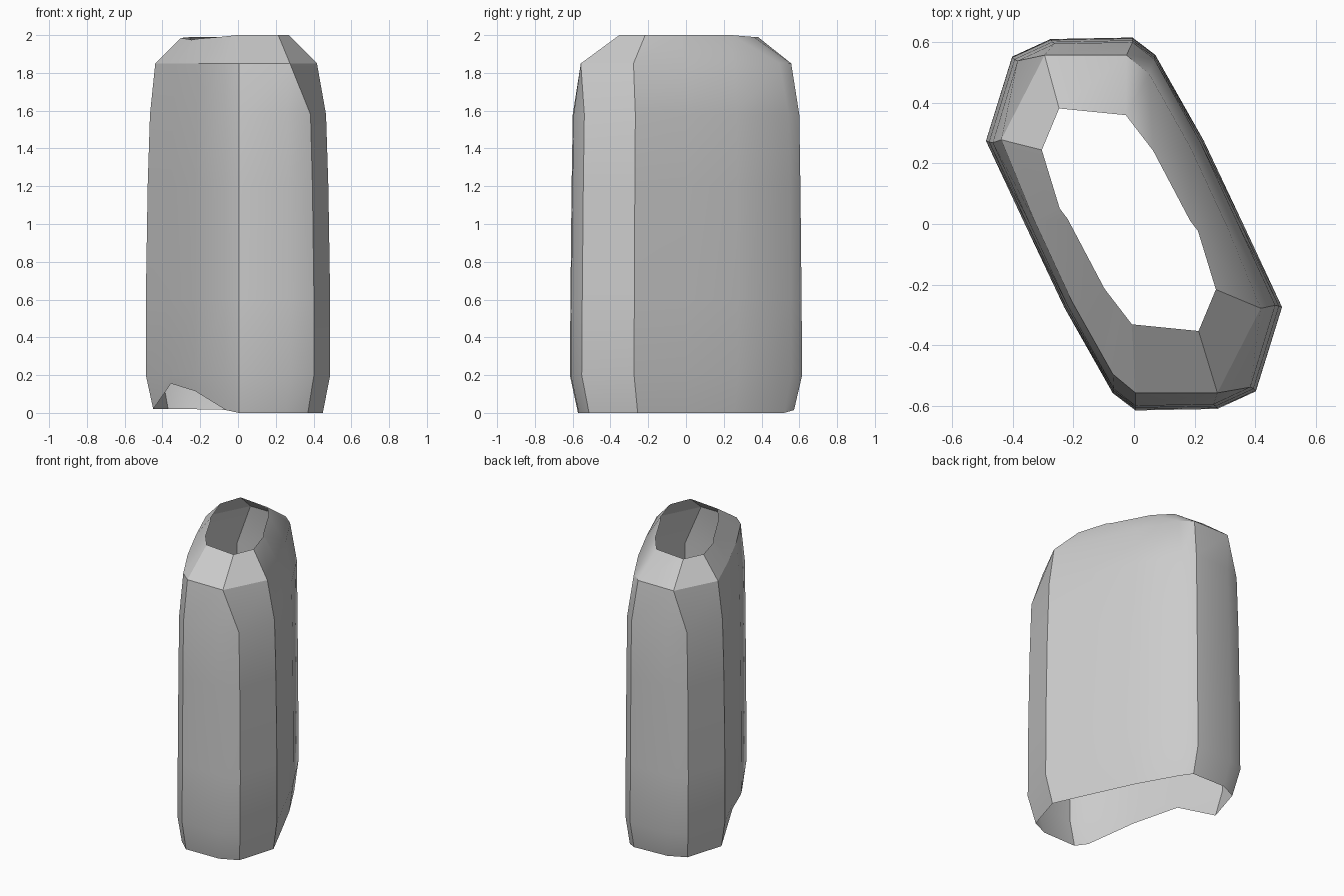
import bpy
import bmesh
import math

cube = bpy.data.objects.get("Cube")
if cube:
    bpy.data.objects.remove(cube, do_unlink=True)

# Half cross-sections, from the front corner round to the back of the +x side
WAIST = [(0.005, -0.615), (0.275, -0.61), (0.402, -0.552), (0.488, -0.275),
         (0.36, 0.0), (0.23, 0.275), (0.07, 0.558)]
SHOULDER = [(0.015, -0.557), (0.285, -0.557), (0.285, -0.557), (0.428, -0.278),
            (0.318, -0.01), (0.195, 0.255), (0.06, 0.495)]
RIM = [(0.01, -0.345), (0.23, -0.367), (0.23, -0.367), (0.287, -0.23),
       (0.228, -0.037), (0.202, -0.003), (0.08, 0.228)]

# Heights of the -x half where the hem is notched and the rim dips
HEM_HEIGHTS = [0.015, 0.02, 0.02, 0.02, 0.155, 0.115, 0.015]
RIM_HEIGHTS = [1.99, 1.99, 1.99, 1.985, 1.975, 1.98, 1.99]


def ring(half, z, other_z=None, sx=1.0, sy=1.0, dx=0.0, dy=0.0):
    """Full ring: a half section followed by its half-turn copy."""
    size = len(half)
    heights = [z] * size + (other_z or [z] * size)
    points = [(x * sx, y * sy) for x, y in half]
    points += [(-x, -y) for x, y in points]
    return [(x + dx, y + dy, h) for (x, y), h in zip(points, heights)]


# Hem, straight body, shoulder and rim
rings = [ring(WAIST, 0.0, HEM_HEIGHTS, 0.92, 0.93)]
# Keep the notch edge on the body wall
for k, h in enumerate(HEM_HEIGHTS):
    if h > 0.1:
        x, y = WAIST[k]
        rings[0][len(WAIST) + k] = (-x * 0.985, -y, h)
for z, sx, sy in [(0.2, 1, 1), (0.6, 1, 0.995), (1.2, 0.98, 0.985), (1.58, 0.955, 0.975)]:
    rings.append(ring(WAIST, z, sx=sx, sy=sy))
rings.append(ring(SHOULDER, 1.85, dx=-0.01))
rings.append(ring(RIM, 2.0, RIM_HEIGHTS, dx=-0.017, dy=0.014))

# Skin the rings into one open shell
bm = bmesh.new()
rows = [[bm.verts.new(p) for p in r] for r in rings]
for low, high in zip(rows, rows[1:]):
    count = len(low)
    for i in range(count):
        j = (i + 1) % count
        bm.faces.new((low[i], low[j], high[j], high[i]))
bmesh.ops.remove_doubles(bm, verts=bm.verts[:], dist=0.001)
bmesh.ops.recalc_face_normals(bm, faces=bm.faces[:])
mesh = bpy.data.meshes.new("body_shell")
bm.to_mesh(mesh)
bm.free()

shell = bpy.data.objects.new("body_shell", mesh)
bpy.context.collection.objects.link(shell)

# Plain grey material
grey = bpy.data.materials.new("light_grey")
grey.use_nodes = True
grey.diffuse_color = (0.6, 0.6, 0.6, 1)
grey.node_tree.nodes["Principled BSDF"].inputs["Base Color"].default_value = (0.6, 0.6, 0.6, 1)
mesh.materials.append(grey)

# Smooth within panels, crisp at the corners
bpy.ops.object.select_all(action="DESELECT")
shell.select_set(True)
bpy.context.view_layer.objects.active = shell
bpy.ops.object.shade_smooth_by_angle(angle=math.radians(30))
